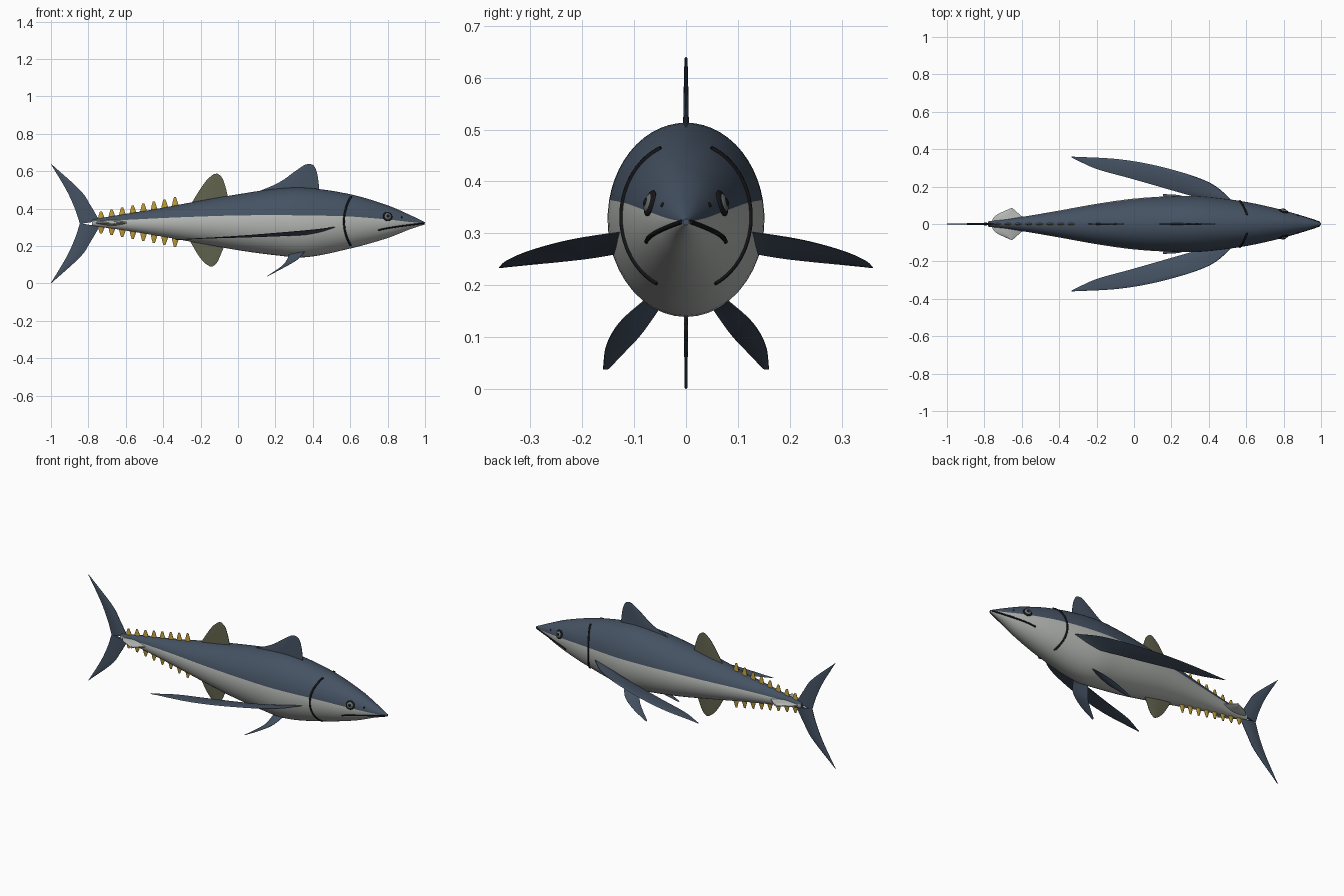
import bpy, bmesh, math
from mathutils import Vector

cube = bpy.data.objects.get("Cube")
if cube:
    bpy.data.objects.remove(cube, do_unlink=True)


def material(name, r, g, b):
    mat = bpy.data.materials.new(name)
    mat.use_nodes = True
    mat.diffuse_color = (r, g, b, 1)
    shader = mat.node_tree.nodes["Principled BSDF"]
    shader.inputs["Base Color"].default_value = (r, g, b, 1)
    shader.inputs["Roughness"].default_value = 0.6
    return mat


BLUE = material("slate blue", 0.06, 0.085, 0.125)
BELLY = material("pale grey", 0.46, 0.48, 0.46)
OLIVE = material("olive", 0.12, 0.125, 0.075)
YELLOW = material("finlet yellow", 0.5, 0.33, 0.04)
BLACK = material("black", 0.008, 0.008, 0.01)
IRIS = material("iris grey", 0.13, 0.15, 0.14)


def spline(ts, points, t):
    """Smooth curve value at t through points placed at the parameters ts."""
    last = len(ts) - 1
    i = max(k for k in range(last) if k == 0 or ts[k] <= t)

    def slope(k):
        a, b = max(k - 1, 0), min(k + 1, last)
        return (points[b] - points[a]) / (ts[b] - ts[a])

    d = ts[i + 1] - ts[i]
    u = (t - ts[i]) / d
    v = 1 - u
    return (points[i] * (v * v * (1 + 2 * u)) + points[i + 1] * (u * u * (1 + 2 * v))
            + (slope(i) * (u * v * v) - slope(i + 1) * (u * u * v)) * d)


def add_mesh(name, bm, mats, angle=40):
    bmesh.ops.recalc_face_normals(bm, faces=bm.faces)
    mesh = bpy.data.meshes.new(name)
    bm.to_mesh(mesh)
    bm.free()
    for mat in mats:
        mesh.materials.append(mat)
    mesh.shade_smooth()
    mesh.set_sharp_from_angle(angle=math.radians(angle))
    obj = bpy.data.objects.new(name, mesh)
    bpy.context.collection.objects.link(obj)
    return obj


def loft(bm, rings, split=0):
    """Skin closed rings; faces from index split onwards get the second material."""
    rows = [[bm.verts.new(p) for p in ring] for ring in rings]
    n = len(rows[0])
    for a, b in zip(rows, rows[1:]):
        for k in range(n):
            m = (k + 1) % n
            face = bm.faces.new((a[k], a[m], b[m], b[k]))
            face.material_index = int(bool(split) and k >= split)
    bm.faces.new(rows[0])
    bm.faces.new(rows[-1])


# Body stations: x, bottom, top, half width, height of the colour line
STATIONS = [
    (-0.78, 0.308, 0.342, 0.014, 0.332), (-0.6, 0.283, 0.372, 0.038, 0.34),
    (-0.4, 0.25, 0.405, 0.072, 0.35), (-0.2, 0.214, 0.443, 0.108, 0.358),
    (0, 0.178, 0.477, 0.136, 0.364), (0.2, 0.151, 0.506, 0.149, 0.365),
    (0.36, 0.14, 0.512, 0.149, 0.364), (0.6, 0.187, 0.477, 0.118, 0.358),
    (0.8, 0.243, 0.418, 0.073, 0.342), (0.92, 0.29, 0.366, 0.036, 0.329),
    (1, 0.316, 0.328, 0.006, 0.322)]
BODY_X = [s[0] for s in STATIONS]
BODY_V = [Vector(s[1:]) for s in STATIONS]


def section(x):
    low, top, width, line = spline(BODY_X, BODY_V, x)
    return (low + top) / 2, (top - low) / 2, width, line


def on_skin(x, z, side=1):
    mid, half, width, _ = section(x)
    s = max(-1, min(1, (z - mid) / half))
    return Vector((x, side * width * math.sqrt(1 - s * s), z))


# Body: blue back over pale belly
ARC, RINGS = 24, 72
rings = []
for i in range(RINGS + 1):
    x = 0.11 - 0.89 * math.cos(math.pi * i / RINGS)
    mid, half, width, line = section(x)
    phi = math.asin(max(-0.9, min(0.9, (line - mid) / half)))
    upper = [phi + (math.pi - 2 * phi) * k / ARC for k in range(ARC)]
    lower = [math.pi - phi + (math.pi + 2 * phi) * k / ARC for k in range(ARC)]
    rings.append([(x, width * math.cos(a), mid + half * math.sin(a)) for a in upper + lower])
bm = bmesh.new()
loft(bm, rings, ARC)
add_mesh("body", bm, [BLUE, BELLY], 60)


def fin(name, lead, trail, thick, mat, steps=14):
    """Lens-section blade between a leading and a trailing edge, root to tip."""
    lead, trail = [Vector(p) for p in lead], [Vector(p) for p in trail]
    ts = list(range(len(lead)))
    normal = (trail[0] - lead[0]).cross(lead[-1] - lead[0]).normalized()
    chord = [k / 6 for k in range(7)]
    rings = []
    for i in range(steps + 1):
        t = ts[-1] * i / steps
        a, b = spline(ts, lead, t), spline(ts, trail, t)
        size = thick / 2 * (1 - 0.6 * i / steps)

        def bulge(c):
            return normal * size * (0.25 + 0.75 * math.sin(math.pi * c))
        rings.append([a.lerp(b, c) + bulge(c) for c in chord]
                     + [a.lerp(b, c) - bulge(c) for c in reversed(chord)])
    bm = bmesh.new()
    loft(bm, rings)
    return add_mesh(name, bm, [mat])


def flat(*points):
    return [(x, 0, z) for x, z in points]


def flip(points):
    """Mirror across the level of the tail root."""
    return [(x, y, 0.64 - z) for x, y, z in points]


def mirror(points, side):
    return [(x, side * y, z) for x, y, z in points]


# Fins on the centre plane
fin("dorsal_fin", flat((0.437, 0.48), (0.425, 0.58), (0.405, 0.63), (0.378, 0.64)),
    flat((0.04, 0.465), (0.21, 0.535), (0.305, 0.6), (0.355, 0.634)), 0.012, BLUE)
fin("second_dorsal_fin", flat((-0.05, 0.44), (-0.065, 0.51), (-0.085, 0.565), (-0.11, 0.588)),
    flat((-0.26, 0.41), (-0.205, 0.5), (-0.165, 0.555), (-0.13, 0.585)), 0.012, OLIVE)
fin("anal_fin", flat((-0.065, 0.22), (-0.088, 0.165), (-0.11, 0.115), (-0.135, 0.09)),
    flat((-0.27, 0.25), (-0.215, 0.155), (-0.18, 0.112), (-0.152, 0.092)), 0.012, OLIVE)

# Forked tail
tail_lead = flat((-0.74, 0.335), (-0.79, 0.42), (-0.845, 0.5), (-1, 0.64))
tail_trail = flat((-0.845, 0.318), (-0.872, 0.4), (-0.918, 0.5), (-0.998, 0.634))
fin("upper_tail_lobe", tail_lead, tail_trail, 0.014, BLUE)
fin("lower_tail_lobe", flip(tail_lead), flip(tail_trail), 0.014, BLUE)

# Rows of finlets above and below the tail stem
for i in range(8):
    x = -0.73 + 0.0565 * i
    mid, half, _, _ = section(x)
    tall = 0.034 + 0.0015 * i
    for label, s in (("upper", 1), ("lower", -1)):
        z = [mid + s * (half + h) for h in (-0.008, tall * 0.4, tall)]
        fin(f"{label}_finlet_{i + 1}",
            flat((x + 0.02, z[0]), (x + 0.012, z[1]), (x + 0.003, z[2])),
            flat((x - 0.02, z[0]), (x - 0.015, z[1]), (x - 0.008, z[2])), 0.014, YELLOW, 6)


def tube(name, points, radius):
    curve = bpy.data.curves.new(name, "CURVE")
    curve.dimensions = "3D"
    curve.bevel_depth = radius
    curve.bevel_resolution = 2
    curve.use_fill_caps = True
    line = curve.splines.new("POLY")
    line.points.add(len(points) - 1)
    for p, co in zip(line.points, points):
        p.co = (*co, 1)
    curve.materials.append(BLACK)
    bpy.context.collection.objects.link(bpy.data.objects.new(name, curve))


def button(name, place, normal, radius, depth, mat):
    """Flattened ball lying on the skin."""
    bpy.ops.mesh.primitive_uv_sphere_add(segments=24, ring_count=12, radius=1, location=place)
    obj = bpy.context.object
    obj.name = name
    obj.scale = (radius, radius, depth)
    obj.rotation_euler = normal.to_track_quat("Z", "Y").to_euler()
    obj.data.materials.append(mat)
    obj.data.shade_smooth()


def skin_normal(x, z, side):
    e = 0.005
    along = on_skin(x + e, z, side) - on_skin(x - e, z, side)
    up = on_skin(x, z + e, side) - on_skin(x, z - e, side)
    return up.cross(along).normalized() * side


for label, side in (("left", 1), ("right", -1)):
    # Long pectoral fins
    fin(f"{label}_pectoral_fin",
        mirror([(0.54, 0.11, 0.305), (0.405, 0.22, 0.288), (0.165, 0.3, 0.267),
                (-0.075, 0.345, 0.248), (-0.335, 0.36, 0.235)], side),
        mirror([(0.4, 0.125, 0.262), (0.19, 0.185, 0.252), (-0.02, 0.245, 0.245),
                (-0.2, 0.295, 0.24), (-0.33, 0.354, 0.234)], side), 0.014, BLUE, 20)
    # Pelvic fins
    fin(f"{label}_pelvic_fin",
        mirror([(0.36, 0.075, 0.175), (0.32, 0.126, 0.13), (0.245, 0.153, 0.085),
                (0.155, 0.16, 0.038)], side),
        mirror([(0.28, 0.045, 0.165), (0.25, 0.085, 0.108), (0.21, 0.115, 0.075),
                (0.157, 0.148, 0.04)], side), 0.01, BLUE)
    # Flat keels beside the tail stem
    fin(f"{label}_tail_keel",
        mirror([(-0.56, 0.01, 0.325), (-0.61, 0.05, 0.325), (-0.65, 0.085, 0.325)], side),
        mirror([(-0.765, 0.003, 0.325), (-0.74, 0.045, 0.325), (-0.66, 0.084, 0.325)], side),
        0.035, BELLY)

    # Gill slit
    slit = []
    for k in range(33):
        a = math.radians(-62 + 128 * k / 32)
        x = 0.567 + 0.045 * math.sin(a) ** 2
        mid, half, width, _ = section(x)
        slit.append((x, side * width * math.cos(a), mid + half * math.sin(a)))
    tube(f"{label}_gill_slit", slit, 0.0055)

    # Mouth line
    tube(f"{label}_mouth", [on_skin(0.75 + 0.0122 * k, 0.284 + 0.038 * (k / 20) ** 0.75, side)
                            for k in range(21)], 0.0045)

    # Eye and nostril
    normal = skin_normal(0.8, 0.358, side)
    centre = on_skin(0.8, 0.358, side)
    button(f"{label}_eye_rim", centre, normal, 0.026, 0.008, BLACK)
    button(f"{label}_iris", centre + normal * 0.003, normal, 0.019, 0.008, IRIS)
    button(f"{label}_pupil", centre + normal * 0.006, normal, 0.011, 0.007, BLACK)
    button(f"{label}_nostril", on_skin(0.875, 0.355, side),
           skin_normal(0.875, 0.355, side), 0.005, 0.003, BLACK)
